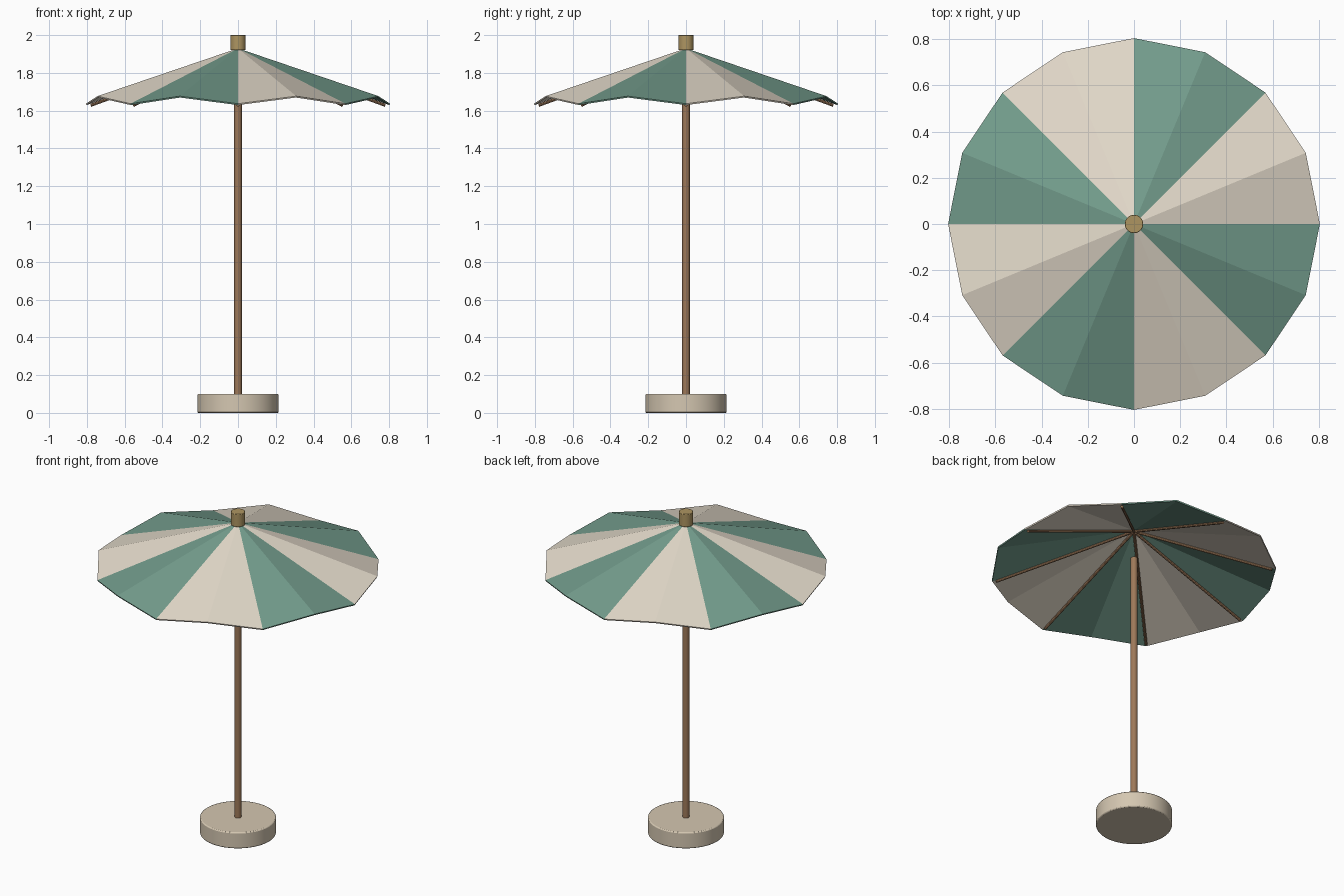
import bpy, bmesh, math
from mathutils import Vector

if "Cube" in bpy.data.objects:
    bpy.data.objects.remove(bpy.data.objects["Cube"])


def material(name, rgb):
    m = bpy.data.materials.new(name)
    m.diffuse_color = (*rgb, 1)
    m.use_nodes = True
    m.node_tree.nodes["Principled BSDF"].inputs["Base Color"].default_value = m.diffuse_color
    return m


green = material("green_fabric", (0.17, 0.33, 0.26))
cream = material("cream_fabric", (0.78, 0.71, 0.60))
wood = material("wood", (0.34, 0.19, 0.10))
brass = material("brass", (0.42, 0.30, 0.12))
stone = material("stone", (0.66, 0.57, 0.44))


def rod(name, a, b, radius, mat, sides=24, bevel=0):
    """Cylinder running from point a to point b."""
    a, b = Vector(a), Vector(b)
    d = b - a
    bpy.ops.mesh.primitive_cylinder_add(
        vertices=sides, radius=radius, depth=d.length, location=(a + b) / 2,
        rotation=d.to_track_quat('Z', 'Y').to_euler())
    ob = bpy.context.object
    ob.name = name
    ob.data.materials.append(mat)
    bpy.ops.object.shade_smooth_by_angle(angle=math.radians(35))
    if bevel:
        mod = ob.modifiers.new("edge", 'BEVEL')
        mod.width, mod.segments = bevel, 2
    return ob


# Base, pole and top cap
rod("base", (0, 0, 0), (0, 0, 0.10), 0.215, stone, 48, 0.006)
rod("pole", (0, 0, 0.02), (0, 0, 1.74), 0.02, wood)
rod("top_cap", (0, 0, 1.92), (0, 0, 2.0), 0.04, brass, 24, 0.003)

# Canopy: eight folded panels, rim low at the ribs and raised between them
bm = bmesh.new()
apex = bm.verts.new((0, 0, 1.93))
rim = []
for i in range(16):
    t = i * math.pi / 8
    z = 1.637 if i % 2 == 0 else 1.677
    rim.append(bm.verts.new((0.805 * math.cos(t), 0.805 * math.sin(t), z)))
for i in range(16):
    f = bm.faces.new((apex, rim[i], rim[(i + 1) % 16]))
    f.material_index = (i // 2) % 2
mesh = bpy.data.meshes.new("canopy")
bm.to_mesh(mesh)
bm.free()
mesh.materials.append(cream)
mesh.materials.append(green)
canopy = bpy.data.objects.new("canopy", mesh)
bpy.context.collection.objects.link(canopy)
solid = canopy.modifiers.new("cloth_thickness", 'SOLIDIFY')
solid.thickness, solid.offset = 0.008, -1

# Ribs under the panel seams
for i in range(8):
    t = i * math.pi / 4
    rod(f"rib_{i + 1}", (0, 0, 1.915),
        (0.78 * math.cos(t), 0.78 * math.sin(t), 1.628), 0.008, wood, 8)
